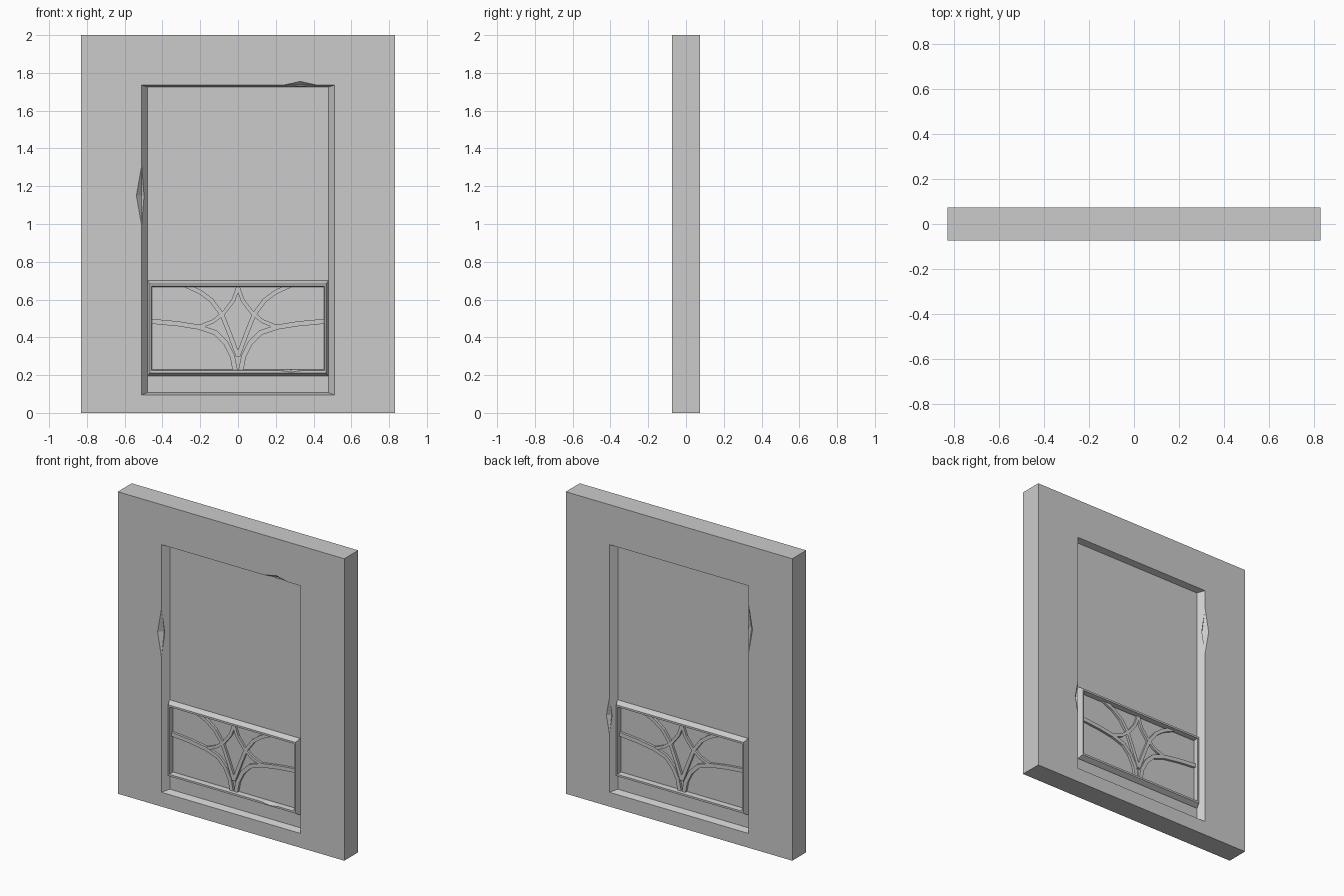
import bpy, bmesh
from mathutils import Vector, Matrix

old = bpy.data.objects.get("Cube")
if old:
    bpy.data.objects.remove(old, do_unlink=True)

stone = bpy.data.materials.new("plain grey")
stone.use_nodes = True
GREY = (0.6, 0.6, 0.6, 1)
stone.diffuse_color = GREY
stone.node_tree.nodes["Principled BSDF"].inputs["Base Color"].default_value = GREY

HALF_DEPTH = 0.073
PANEL = 0.031      # distance of the recessed panel from the centre
FRAME_FRONT = 0.065
BRANCH_FRONT = 0.047


def finish(name, bm):
    bmesh.ops.recalc_face_normals(bm, faces=bm.faces)
    mesh = bpy.data.meshes.new(name)
    bm.to_mesh(mesh)
    bm.free()
    mesh.materials.append(stone)
    obj = bpy.data.objects.new(name, mesh)
    bpy.context.collection.objects.link(obj)
    return obj


def loft(name, rings, closed=False):
    """Skin rings of equal length; close into a tube or cap both ends."""
    bm = bmesh.new()
    rows = [[bm.verts.new(p) for p in ring] for ring in rings]
    n = len(rows[0])
    pairs = list(zip(rows, rows[1:])) + ([(rows[-1], rows[0])] if closed else [])
    for a, b in pairs:
        for i in range(n):
            j = (i + 1) % n
            bm.faces.new((a[i], a[j], b[j], b[i]))
    if not closed:
        bm.faces.new(rows[0])
        bm.faces.new(rows[-1])
    return finish(name, bm)


def rect(x, low, high, y):
    return [(-x, y, low), (x, y, low), (x, y, high), (-x, y, high)]


def carve(obj, cutters):
    for cutter in cutters:
        mod = obj.modifiers.new("carve", "BOOLEAN")
        mod.operation = "DIFFERENCE"
        mod.solver = "EXACT"
        mod.object = cutter
    bpy.context.view_layer.update()
    graph = bpy.context.evaluated_depsgraph_get()
    carved = bpy.data.meshes.new_from_object(obj.evaluated_get(graph))
    obj.modifiers.clear()
    obj.data = carved
    for cutter in cutters:
        bpy.data.objects.remove(cutter, do_unlink=True)


def chip(center, size):
    """Diamond cutter for a worn nick on an edge."""
    bm = bmesh.new()
    bmesh.ops.create_uvsphere(bm, u_segments=4, v_segments=2, radius=1,
                              matrix=Matrix.LocRotScale(Vector(center), None, Vector(size)))
    cutter = finish("chip_cutter", bm)
    cutter.hide_render = True
    return cutter


def recess(side):
    cutter = loft("recess_cutter", [
        rect(0.523, 0.089, 1.741, side * (HALF_DEPTH + 0.02)),
        rect(0.51, 0.095, 1.735, side * HALF_DEPTH),
        rect(0.478, 0.108, 1.725, side * PANEL)])
    cutter.hide_render = True
    return cutter


# Wall slab with a splayed recess on both faces and worn edges
wall = loft("wall", [rect(0.83, 0, 2, -HALF_DEPTH), rect(0.83, 0, 2, HALF_DEPTH)])
carve(wall, [recess(-1), recess(1),
             chip((-0.51, -HALF_DEPTH, 1.15), (0.028, 0.03, 0.16)),
             chip((0.33, -HALF_DEPTH, 1.735), (0.09, 0.025, 0.02)),
             chip((0.51, HALF_DEPTH, 0.6), (0.022, 0.025, 0.12)),
             chip((-0.51, HALF_DEPTH, 1.45), (0.028, 0.03, 0.16))])

# Branch centre lines for one half of the tracery, as (x, z)
BRANCHES = {
    "low_branch": [(0.014, 0.22), (0.03, 0.3), (0.065, 0.37), (0.12, 0.425),
                   (0.21, 0.455), (0.32, 0.472), (0.462, 0.485)],
    "high_branch": [(0, 0.3), (0.045, 0.42), (0.085, 0.52), (0.14, 0.595),
                    (0.2, 0.64), (0.28, 0.676)],
    "star_branch": [(0, 0.665), (0.025, 0.595), (0.075, 0.53),
                    (0.13, 0.485), (0.205, 0.455)],
}


def branch(name, points, width, face, side, front):
    pts = [Vector((x * side, z)) for x, z in points]
    rings = []
    for i, p in enumerate(pts):
        along = (pts[min(i + 1, len(pts) - 1)] - pts[max(i - 1, 0)]).normalized()
        off = Vector((-along.y, along.x)) * width / 2
        a, b = p + off, p - off
        rings.append([(a.x, face * 0.025, a.y), (b.x, face * 0.025, b.y),
                      (b.x, face * front, b.y), (a.x, face * front, a.y)])
    return loft(name, rings)


for face, label in ((-1, "front"), (1, "back")):
    # Moulded rectangular frame: sloped outer edge, flat face, square inside
    section = [(0, 0.025), (0, PANEL + 0.004), (0.012, FRAME_FRONT),
               (0.021, FRAME_FRONT), (0.024, PANEL + 0.01), (0.024, 0.025)]
    frame = loft(label + "_frame",
                 [rect(0.478 - d, 0.195 + d * 1.4, 0.7 - d * 1.4, face * y)
                  for d, y in section], closed=True)
    if face < 0:
        carve(frame, [chip((0.28, -FRAME_FRONT, 0.228), (0.09, 0.025, 0.012))])

    # Tree tracery inside the frame
    for k, (name, points) in enumerate(BRANCHES.items()):
        for side, hand in ((1, "left"), (-1, "right")):
            branch(f"{label}_{hand}_{name}", points, 0.026 - 0.003 * k, face, side,
                   BRANCH_FRONT - 0.0007 * k - 0.0003 * (side < 0))
